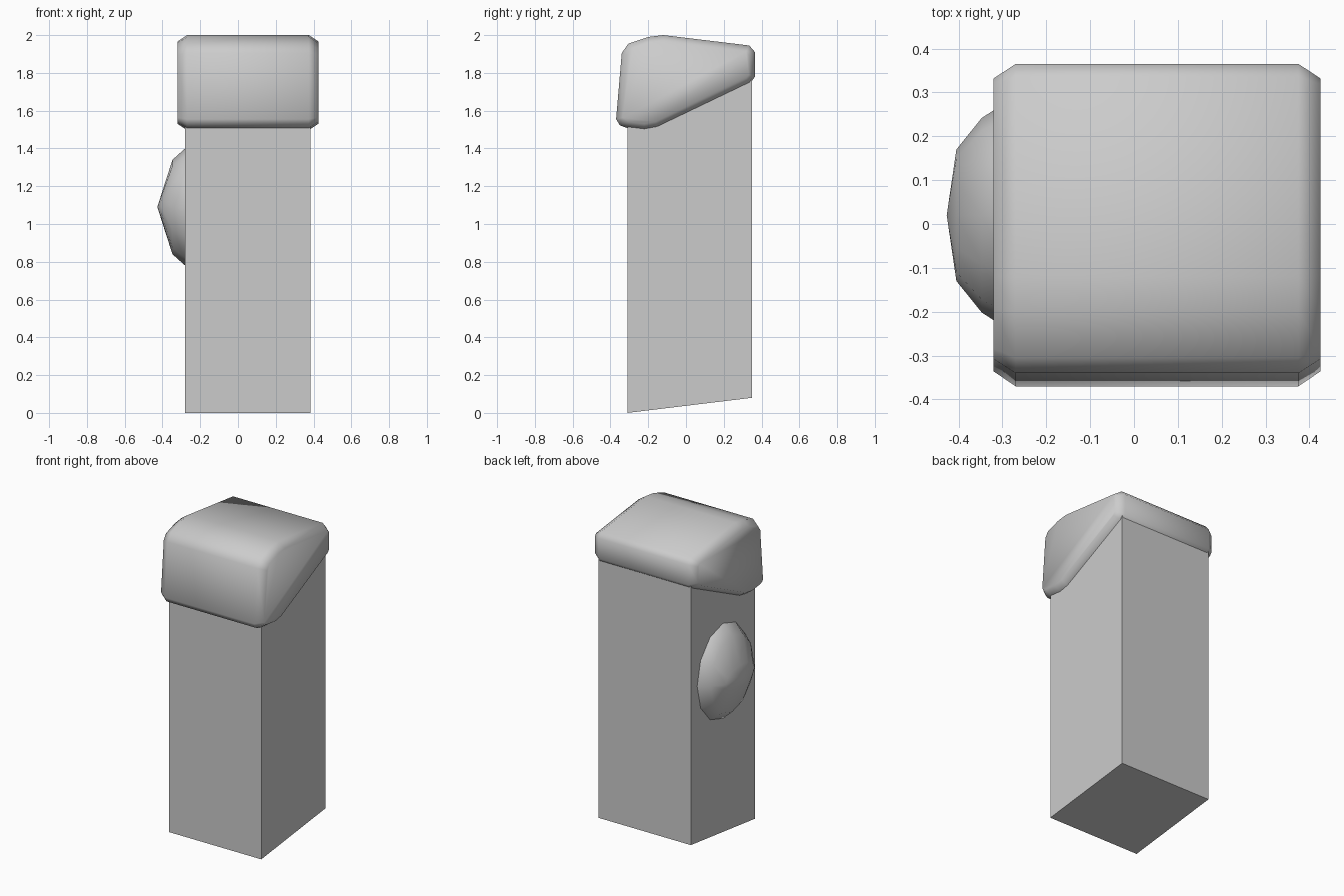
import bpy, bmesh
from math import sin, cos, pi

if "Cube" in bpy.data.objects:
    bpy.data.objects.remove(bpy.data.objects["Cube"])


def make_object(name, bm, smooth):
    bmesh.ops.recalc_face_normals(bm, faces=bm.faces)
    for f in bm.faces:
        f.smooth = smooth
    mesh = bpy.data.meshes.new(name)
    bm.to_mesh(mesh)
    bm.free()
    obj = bpy.data.objects.new(name, mesh)
    bpy.context.collection.objects.link(obj)
    return obj


def prism(profile, x0, x1):
    """Closed solid from a (y, z) outline swept along x."""
    bm = bmesh.new()
    a = [bm.verts.new((x0, y, z)) for y, z in profile]
    b = [bm.verts.new((x1, y, z)) for y, z in profile]
    ends = [bm.faces.new(a), bm.faces.new(b[::-1])]
    n = len(profile)
    for i in range(n):
        j = (i + 1) % n
        bm.faces.new((a[i], b[i], b[j], a[j]))
    bmesh.ops.recalc_face_normals(bm, faces=bm.faces)
    return bm, ends


# Square post with slanted foot and top
bm, _ = prism([(-0.31, 0), (0.35, 0.08), (0.35, 1.78), (-0.31, 1.55)],
              -0.28, 0.385)
make_object("post", bm, False)

# Wedge-shaped cap: rounded outline with chamfered ends
cap_profile = [
    (-0.37, 1.555), (-0.35, 1.522), (-0.31, 1.508), (-0.22, 1.497),
    (-0.15, 1.51), (0.34, 1.745), (0.365, 1.78), (0.365, 1.91),
    (0.335, 1.945), (-0.12, 2.0), (-0.2, 1.99), (-0.305, 1.955),
    (-0.34, 1.905),
]
bm, ends = prism(cap_profile, -0.27, 0.375)
bmesh.ops.inset_region(bm, faces=ends, thickness=0.033, depth=0.05,
                       use_even_offset=True, use_boundary=True)
make_object("cap", bm, True)

# Low dome on the left side, made of elliptical rings (x, y radius, z radius)
rings = [(-0.405, 0.15, 0.07), (-0.347, 0.222, 0.25),
         (-0.28, 0.265, 0.31), (-0.2, 0.29, 0.34)]
SIDES = 12
CY, CZ = 0.02, 1.09
bm = bmesh.new()
loops = []
for x, ry, rz in rings:
    loops.append([bm.verts.new((x, CY + ry * cos(2 * pi * i / SIDES),
                                CZ + rz * sin(2 * pi * i / SIDES)))
                  for i in range(SIDES)])
tip = bm.verts.new((-0.427, CY, CZ))
for i in range(SIDES):
    j = (i + 1) % SIDES
    bm.faces.new((tip, loops[0][i], loops[0][j]))
    for p, q in zip(loops, loops[1:]):
        bm.faces.new((p[i], q[i], q[j], p[j]))
bm.faces.new(loops[-1])
make_object("side_dome", bm, True)
